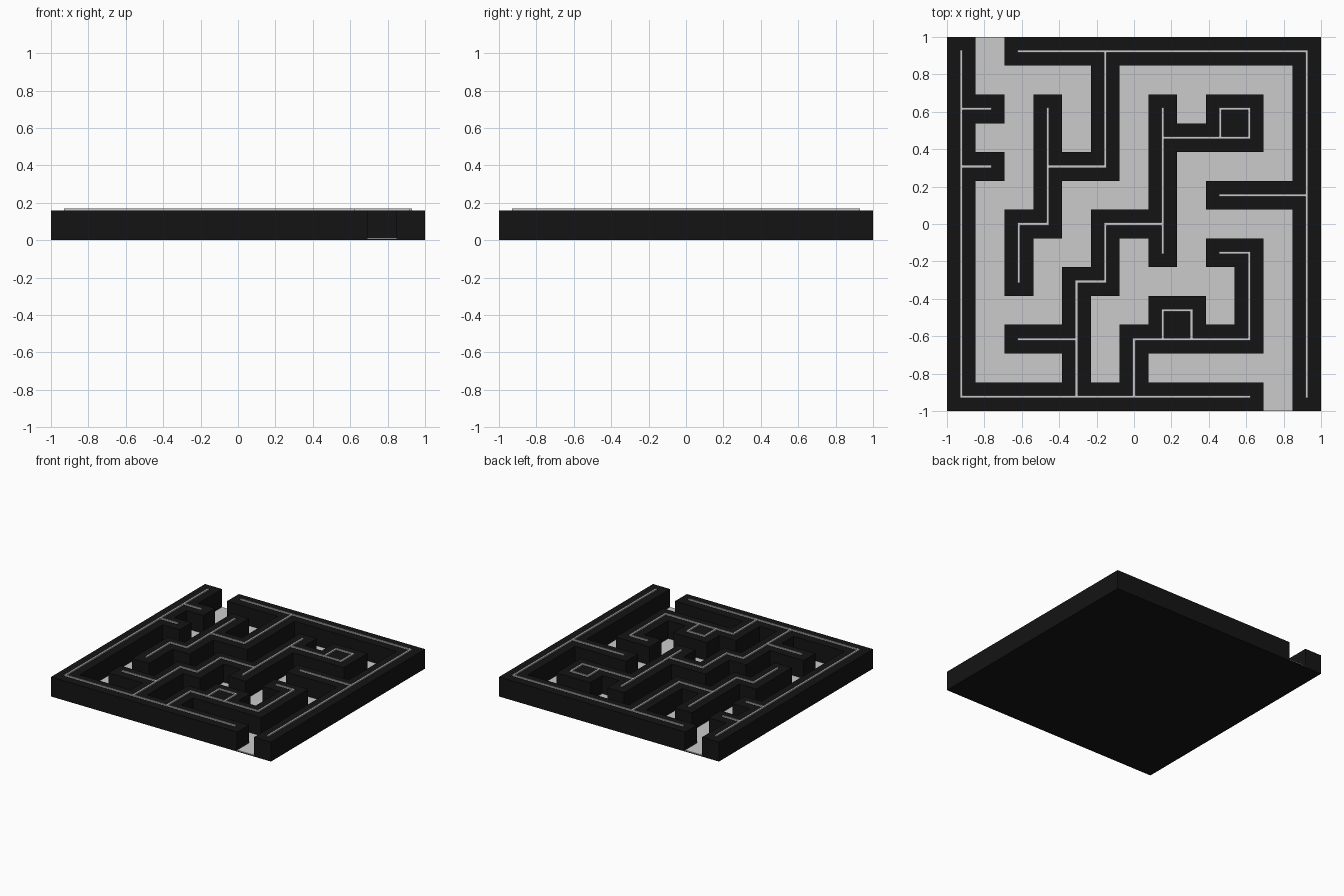
import bpy, bmesh

if "Cube" in bpy.data.objects:
    bpy.data.objects.remove(bpy.data.objects["Cube"])

N = 13                 # maze cells per side
C = 2 / N              # cell size
LINE = 0.014           # width of the raised centre line

black = bpy.data.materials.new("black")
black.diffuse_color = (0.007, 0.007, 0.007, 1)
black.use_nodes = True
black.node_tree.nodes["Principled BSDF"].inputs["Base Color"].default_value = black.diffuse_color

# Wall centre lines as paths through cell indices (x, y from front left)
PATHS = [
    [(10, 0), (0, 0), (0, 12)], [(2, 12), (12, 12), (12, 0)],
    [(0, 10), (1, 10)], [(0, 8), (1, 8)],
    [(5, 12), (5, 8), (3, 8)], [(3, 10), (3, 6), (2, 6), (2, 4)],
    [(7, 10), (7, 5)], [(7, 9), (10, 9), (10, 10), (9, 10), (9, 9)],
    [(9, 7), (12, 7)],
    [(7, 6), (5, 6), (5, 4), (4, 4), (4, 0)], [(2, 2), (4, 2)],
    [(6, 0), (6, 2), (10, 2), (10, 5), (9, 5)],
    [(7, 2), (7, 3), (8, 3), (8, 2)],
]


def trace(paths, scale):
    """All grid cells passed by the paths, on a grid refined by scale."""
    cells = set()
    for path in paths:
        for (x0, y0), (x1, y1) in zip(path, path[1:]):
            for x in range(scale * min(x0, x1), scale * max(x0, x1) + 1):
                for y in range(scale * min(y0, y1), scale * max(y0, y1) + 1):
                    cells.add((x, y))
    return cells


def prism(name, cells, edges, z0, z1, mat=None, bottom=False):
    """Merge grid cells into one block with only outer faces."""
    bm = bmesh.new()

    def face(*pts):
        bm.faces.new([bm.verts.new(p) for p in pts])

    for i, j in cells:
        xa, xb, ya, yb = edges[i], edges[i + 1], edges[j], edges[j + 1]
        ring = [(xa, ya), (xb, ya), (xb, yb), (xa, yb)]
        face(*[(x, y, z1) for x, y in ring])
        if bottom:
            face(*[(x, y, z0) for x, y in reversed(ring)])
        for k, (dx, dy) in enumerate([(0, -1), (1, 0), (0, 1), (-1, 0)]):
            if (i + dx, j + dy) not in cells:
                a, b = ring[k], ring[(k + 1) % 4]
                face((*a, z0), (*b, z0), (*b, z1), (*a, z1))
    bmesh.ops.remove_doubles(bm, verts=bm.verts, dist=1e-4)
    bmesh.ops.dissolve_limit(bm, angle_limit=0.01, verts=bm.verts, edges=bm.edges)
    mesh = bpy.data.meshes.new(name)
    bm.to_mesh(mesh)
    bm.free()
    if mat:
        mesh.materials.append(mat)
    obj = bpy.data.objects.new(name, mesh)
    bpy.context.collection.objects.link(obj)
    return obj


grid = [-1 + C * i for i in range(N + 1)]
walls = trace(PATHS, 1)
paths = {(i, j) for i in range(N) for j in range(N)} - walls

# Base plate, maze walls and corridor floor
prism("base_plate", {(0, 0)}, [-1, 1], 0, 0.007, black, bottom=True)
prism("maze_walls", walls, grid, 0.007, 0.16, black)
prism("corridor_floor", paths, grid, 0.007, 0.012)

# Raised centre lines on the wall tops: alternating narrow and wide grid steps
fine = []
for i in range(N):
    centre = -1 + C * (i + 0.5)
    fine += [centre - LINE / 2, centre + LINE / 2]
prism("wall_top_lines", trace(PATHS, 2), fine, 0.16, 0.17)
